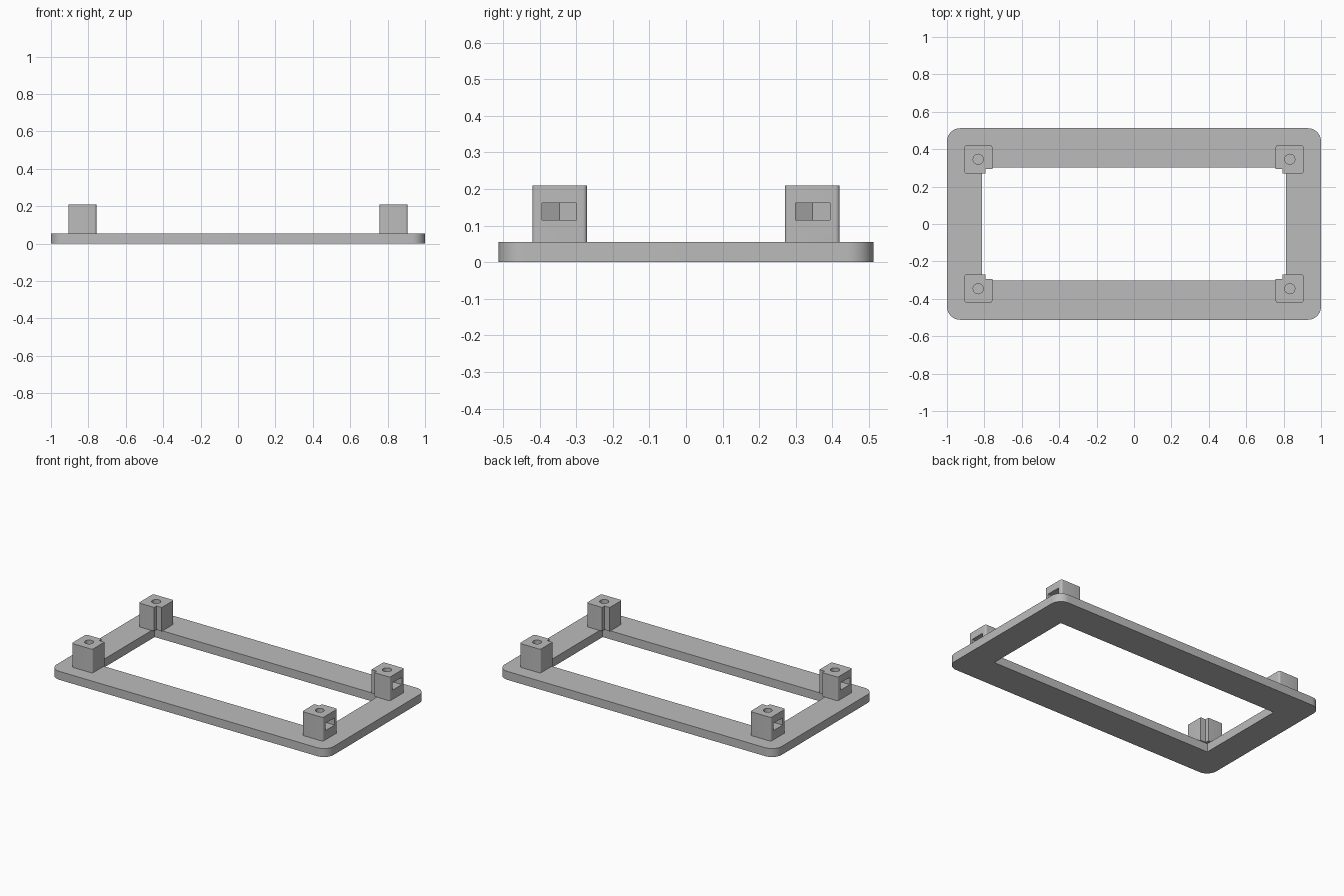
import bpy, bmesh, math

if "Cube" in bpy.data.objects:
    bpy.data.objects.remove(bpy.data.objects["Cube"])

grey = bpy.data.materials.new("plain grey")
grey.diffuse_color = (0.5, 0.5, 0.5, 1)
grey.use_nodes = True
grey.node_tree.nodes["Principled BSDF"].inputs["Base Color"].default_value = grey.diffuse_color


def prism(name, outline, z0, z1):
    """Extrude a closed 2D outline between two heights."""
    bm = bmesh.new()
    face = bm.faces.new([bm.verts.new((x, y, z0)) for x, y in outline])
    new = bmesh.ops.extrude_face_region(bm, geom=[face])["geom"]
    bmesh.ops.translate(bm, vec=(0, 0, z1 - z0),
                        verts=[v for v in new if isinstance(v, bmesh.types.BMVert)])
    bmesh.ops.recalc_face_normals(bm, faces=bm.faces)
    mesh = bpy.data.meshes.new(name)
    bm.to_mesh(mesh)
    bm.free()
    mesh.materials.append(grey)
    obj = bpy.data.objects.new(name, mesh)
    bpy.context.collection.objects.link(obj)
    return obj


def rounded(corners, steps=6):
    """Outline from (x, y, radius) corners at right angles, radius 0 = sharp."""
    pts = []
    n = len(corners)
    for i, (x, y, r) in enumerate(corners):
        if r == 0:
            pts.append((x, y))
            continue
        px, py, _ = corners[i - 1]
        nx, ny, _ = corners[(i + 1) % n]
        lp, ln = math.hypot(px - x, py - y), math.hypot(nx - x, ny - y)
        a = ((px - x) / lp, (py - y) / lp)
        b = ((nx - x) / ln, (ny - y) / ln)
        for k in range(steps + 1):
            t = k / steps * math.pi / 2
            s, c = r * (1 - math.sin(t)), r * (1 - math.cos(t))
            pts.append((x + a[0] * s + b[0] * c, y + a[1] * s + b[1] * c))
    return pts


def cut(obj, cutter):
    """Subtract the cutter and remove it."""
    mod = obj.modifiers.new("cut", "BOOLEAN")
    mod.operation = "DIFFERENCE"
    mod.solver = "EXACT"
    mod.object = cutter
    cutter.hide_render = True
    bpy.context.view_layer.objects.active = obj
    bpy.ops.object.modifier_apply(modifier=mod.name)
    bpy.data.objects.remove(cutter)


def smooth(obj):
    bpy.ops.object.select_all(action="DESELECT")
    obj.select_set(True)
    bpy.context.view_layer.objects.active = obj
    bpy.ops.object.shade_smooth_by_angle(angle=math.radians(25))


# Base frame: rounded plate with a sharp rectangular opening
X, Y, R, TOP = 1.0, 0.512, 0.07, 0.055
frame = prism("base_frame", rounded([(-X, -Y, R), (X, -Y, R), (X, Y, R), (-X, Y, R)], 10), 0, TOP)
IX, IY = 0.813, 0.302
cut(frame, prism("opening", [(-IX, -IY), (IX, -IY), (IX, IY), (-IX, IY)], -0.1, 0.2))
smooth(frame)

# Corner posts: notched inner corner, screw hole and side-loaded nut pocket
CX, CY, HOLE, FLAT = 0.833, 0.346, 0.027, 0.0475
X0, X1, Y0, Y1, E = 0.757, 0.907, 0.27, 0.42, 0.012
post_outline = rounded([(X0, 0.295, 0), (0.795, 0.295, 0), (0.795, Y0, 0),
                        (X1, Y0, E), (X1, Y1, E), (X0, Y1, E)])
hole_outline = [(CX + HOLE * math.cos(k * math.pi / 16), CY + HOLE * math.sin(k * math.pi / 16))
                for k in range(32)]
h = FLAT / math.sqrt(3)
pocket_outline = [(CX - 2 * h, CY), (CX - h, CY - FLAT), (1.0, CY - FLAT),
                  (1.0, CY + FLAT), (CX - h, CY + FLAT)]
# pocket point sits at the far vertex of the hexagonal nut

for sx, side in ((-1, "left"), (1, "right")):
    for sy, end in ((-1, "front"), (1, "back")):
        def flip(pts):
            return [(x * sx, y * sy) for x, y in pts]
        post = prism(f"{end}_{side}_post", flip(post_outline), TOP, 0.21)
        cut(post, prism("screw_hole", flip(hole_outline), 0.07, 0.3))
        cut(post, prism("nut_pocket", flip(pocket_outline), 0.115, 0.162))
        smooth(post)
